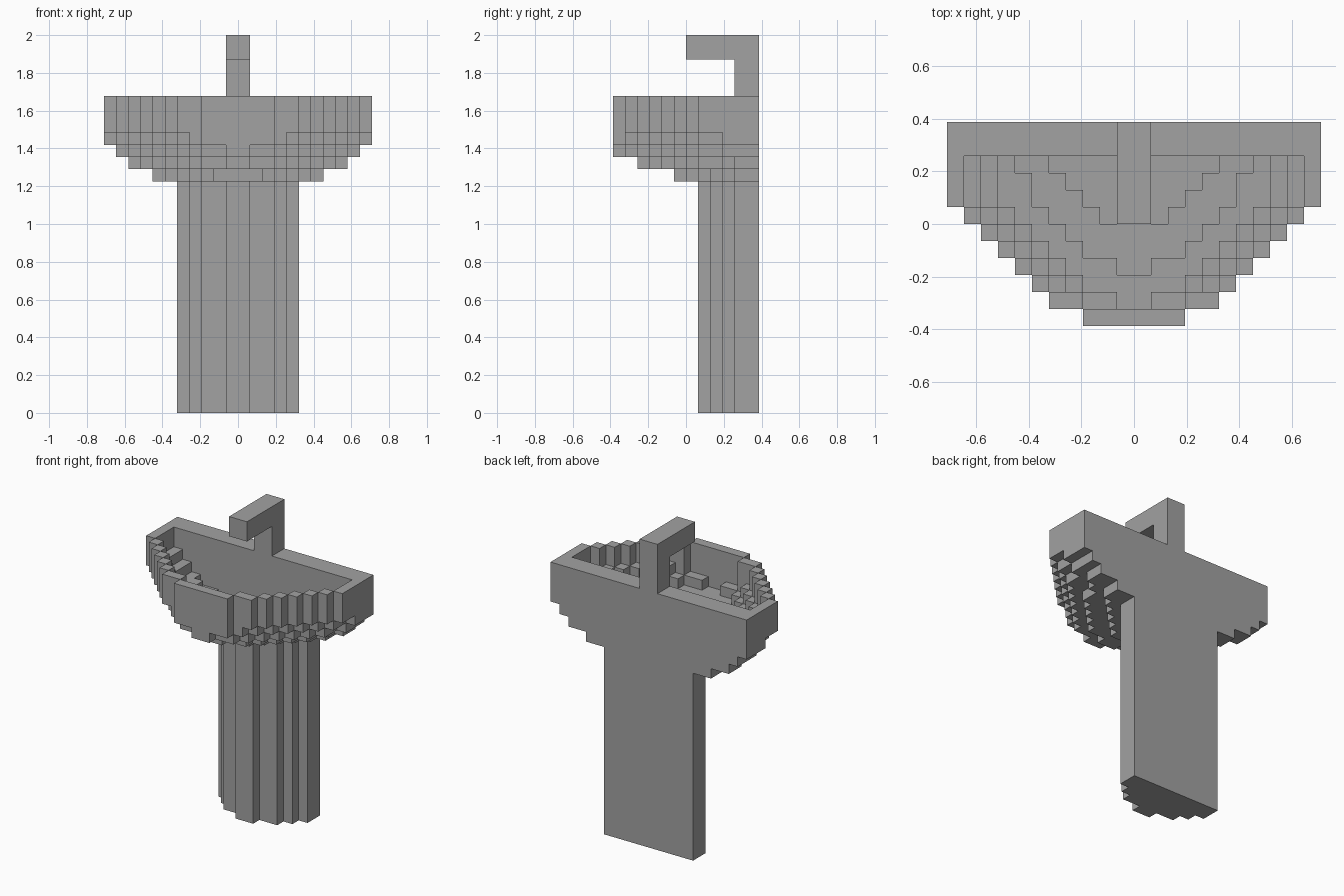
import bpy, bmesh
from mathutils import Vector

if "Cube" in bpy.data.objects:
    bpy.data.objects.remove(bpy.data.objects["Cube"])

U = 2 / 31  # block size: the sink is 22 x 12 x 31 blocks

grey = bpy.data.materials.new("grey ceramic")
grey.diffuse_color = (0.36, 0.36, 0.36, 1)
grey.use_nodes = True
grey.node_tree.nodes["Principled BSDF"].inputs["Base Color"].default_value = grey.diffuse_color

# Half-widths in blocks for each of the 12 rows, front to back
RIM = [3, 5, 6, 7, 8, 9, 10, 11, 11, 11, 11, 11]
STEPS = {
    22: [3, 4, 5, 6, 7, 8, 9, 10, 10, 11, 11, 11],
    21: [1, 3, 4, 5, 6, 7, 8, 9, 9, 10, 10, 10],
    20: [0, 0, 1, 3, 4, 5, 6, 7, 7, 8, 9, 9],
    19: [0, 0, 0, 0, 0, 2, 3, 4, 5, 6, 7, 7],
}
PEDESTAL = [0] * 7 + [1, 3, 4, 5, 5]


def outer(z):
    return STEPS.get(z, RIM)


def hollow(z):
    """Basin opening of a layer: the layer below, moved in by one block."""
    if z == 19:
        return [0] * 12
    o = outer(z - 1)
    h = [0] + [max(0, min(o[r] - 1, o[r - 1])) for r in range(1, 10)] + [0, 0]
    if z in (22, 23):
        h[9] = h[8]
    return h


def layer(z, out, inn):
    return {(x, r, z) for r in range(12) for x in range(-out[r], out[r])
            if not -inn[r] <= x < inn[r]}


# Blocks of each part
basin = set()
for z in range(19, 26):
    basin |= layer(z, outer(z), hollow(z))
pedestal = set()
for z in range(19):
    pedestal |= layer(z, PEDESTAL, [0] * 12)
faucet = {(x, r, z) for x in (-1, 0) for r in range(6, 12)
          for z in range(26, 31) if r >= 10 or z >= 29}
solid = basin | pedestal | faucet


def build(name, blocks):
    """Skin the blocks with their exposed faces and merge the flat areas."""
    bm = bmesh.new()
    verts = {}

    def vert(p):
        if p not in verts:
            verts[p] = bm.verts.new(((p[0]) * U, (p[1] - 6) * U, p[2] * U))
        return verts[p]

    for b in sorted(blocks):
        for axis in range(3):
            for side in (0, 1):
                n = list(b)
                n[axis] += 2 * side - 1
                if tuple(n) in solid:
                    continue
                a1, a2 = (axis + 1) % 3, (axis + 2) % 3
                quad = []
                for i, j in ((0, 0), (1, 0), (1, 1), (0, 1)):
                    p = list(b)
                    p[axis] += side
                    p[a1] += i
                    p[a2] += j
                    quad.append(vert(tuple(p)))
                bm.faces.new(quad if side else quad[::-1])
    bmesh.ops.dissolve_limit(bm, angle_limit=0.01, verts=bm.verts[:], edges=bm.edges[:])
    me = bpy.data.meshes.new(name)
    bm.to_mesh(me)
    bm.free()
    me.materials.append(grey)
    bpy.context.collection.objects.link(bpy.data.objects.new(name, me))


build("basin", basin)
build("pedestal", pedestal)
build("faucet", faucet)
